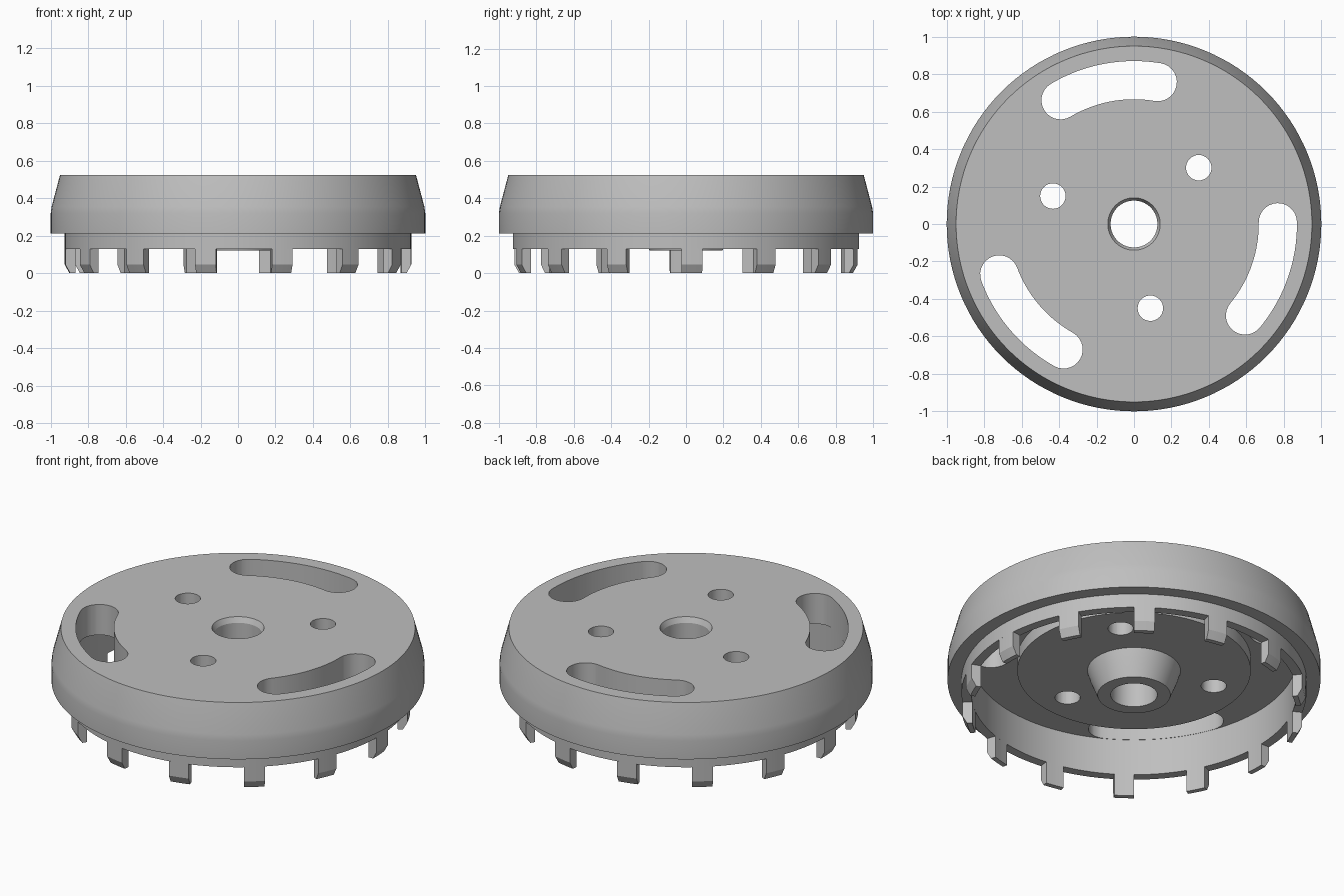
import bpy, bmesh
from math import sin, cos, radians, pi

cube = bpy.data.objects.get("Cube")
if cube:
    bpy.data.objects.remove(cube)

grey = bpy.data.materials.new("light_grey")
grey.use_nodes = True
colour = (0.52, 0.52, 0.52, 1)
grey.diffuse_color = colour
grey.node_tree.nodes["Principled BSDF"].inputs["Base Color"].default_value = colour


def make_object(name, bm):
    bmesh.ops.recalc_face_normals(bm, faces=bm.faces)
    mesh = bpy.data.meshes.new(name)
    bm.to_mesh(mesh)
    bm.free()
    mesh.materials.append(grey)
    obj = bpy.data.objects.new(name, mesh)
    bpy.context.collection.objects.link(obj)
    return obj


def sweep(bm, profile, start, end, steps):
    """Turn a closed (radius, height) profile about z, in degrees."""
    full = end - start >= 360
    rings = []
    for i in range(steps if full else steps + 1):
        a = radians(start + (end - start) * i / steps)
        rings.append([bm.verts.new((r * cos(a), r * sin(a), z)) for r, z in profile])
    n = len(profile)
    for i in range(steps):
        p, q = rings[i], rings[(i + 1) % len(rings)]
        for j in range(n):
            k = (j + 1) % n
            bm.faces.new((p[j], q[j], q[k], p[k]))
    if not full:
        bm.faces.new(rings[0])
        bm.faces.new(rings[-1])


def prism(bm, outline, low, high):
    """Extrude a flat outline straight up."""
    face = bm.faces.new([bm.verts.new((x, y, low)) for x, y in outline])
    top = bmesh.ops.extrude_face_region(bm, geom=[face])["geom"]
    moved = [v for v in top if isinstance(v, bmesh.types.BMVert)]
    bmesh.ops.translate(bm, verts=moved, vec=(0, 0, high - low))


def arc(cx, cy, r, start, end, steps):
    angles = [radians(start + (end - start) * i / steps) for i in range(steps + 1)]
    return [(cx + r * cos(a), cy + r * sin(a)) for a in angles]


def slot_outline(mid, half, radius, cap):
    """Curved slot with round ends."""
    a, b = mid - half, mid + half
    ca, cb = radians(a), radians(b)
    outer = arc(0, 0, radius + cap, a, b, 20)
    end_cap = arc(radius * cos(cb), radius * sin(cb), cap, b, b + 180, 14)
    inner = arc(0, 0, radius - cap, b, a, 20)
    start_cap = arc(radius * cos(ca), radius * sin(ca), cap, a + 180, a + 360, 14)
    return outer[:-1] + end_cap[:-1] + inner[:-1] + start_cap[:-1]


# Turned body: chamfered bore, sloped rim, stepped skirt, groove and hub
bm = bmesh.new()
sweep(bm, [(0.125, 0.12), (0.125, 0.495), (0.14, 0.525), (0.95, 0.525),
           (0.995, 0.355), (1.0, 0.32), (1.0, 0.212), (0.925, 0.212),
           (0.925, 0.13), (0.872, 0.13), (0.872, 0.345), (0.626, 0.345),
           (0.626, 0.27), (0.25, 0.27), (0.235, 0.22), (0.195, 0.12)],
      0, 360, 128)
body = make_object("body", bm)

# Cutters for the three curved slots and three bolt holes
bm = bmesh.new()
for k in range(3):
    prism(bm, slot_outline(-19.4 + 120 * k, 20.1, 0.768, 0.102), 0.2, 0.7)
    a = radians(41 + 120 * k)
    prism(bm, arc(0.458 * cos(a), 0.458 * sin(a), 0.068, 0, 348.75, 31), 0.2, 0.7)
cutter = make_object("opening_cutter", bm)
cutter.hide_render = True

cut = body.modifiers.new("openings", "BOOLEAN")
cut.operation = "DIFFERENCE"
cut.solver = "EXACT"
cut.object = cutter
bpy.context.view_layer.objects.active = body
bpy.ops.object.modifier_apply(modifier=cut.name)
bpy.data.objects.remove(cutter)

# Ring of teeth with a chamfered outer foot
bm = bmesh.new()
for k in range(14):
    mid = 360 / 14 * k + 2
    sweep(bm, [(0.872, 0), (0.9, 0), (0.925, 0.045), (0.925, 0.131), (0.872, 0.131)],
          mid - 3.5, mid + 3.5, 3)
teeth = make_object("teeth", bm)

# Smooth round walls, sharp edges
for obj in (body, teeth):
    bpy.ops.object.select_all(action="DESELECT")
    obj.select_set(True)
    bpy.context.view_layer.objects.active = obj
    bpy.ops.object.shade_smooth_by_angle(angle=radians(25))
